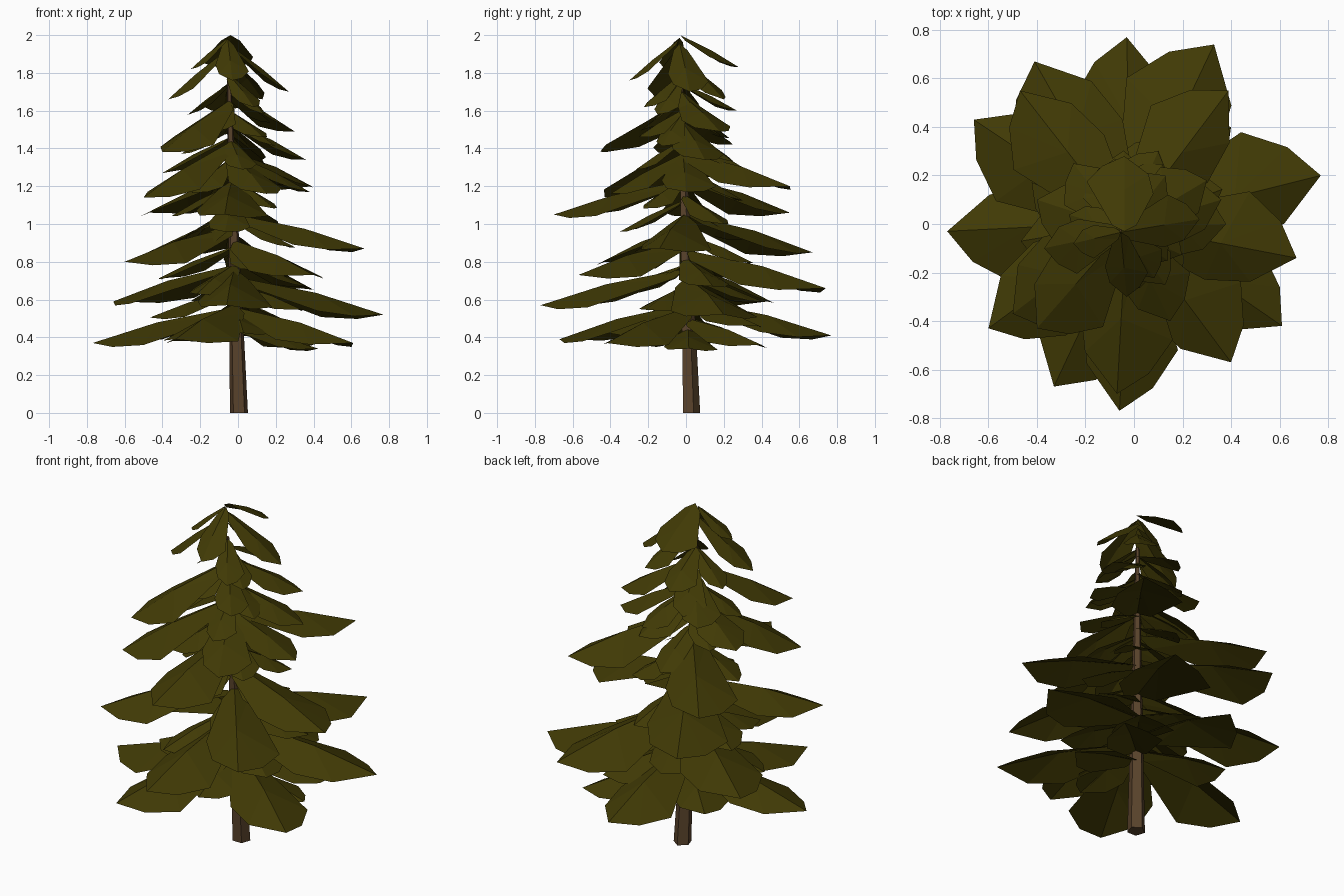
import bpy, bmesh, math, random
from mathutils import Vector

random.seed(4)
if "Cube" in bpy.data.objects:
    bpy.data.objects.remove(bpy.data.objects["Cube"], do_unlink=True)


def material(name, colour):
    m = bpy.data.materials.new(name)
    m.use_nodes = True
    m.diffuse_color = colour
    m.node_tree.nodes["Principled BSDF"].inputs["Base Color"].default_value = colour
    return m


needles = material("olive needles", (0.052, 0.042, 0.0015, 1))
bark = material("brown bark", (0.1, 0.055, 0.024, 1))


def add_object(name, bm, mat):
    mesh = bpy.data.meshes.new(name)
    bm.to_mesh(mesh)
    bm.free()
    mesh.materials.append(mat)
    ob = bpy.data.objects.new(name, mesh)
    bpy.context.collection.objects.link(ob)


def trunk_centre(z):
    # The trunk leans a little to the front right
    return Vector((0.005 - 0.03 * z, 0.025 - 0.03 * z, z))


# Tapered five-sided trunk
HEIGHT = 1.8
bm = bmesh.new()
bmesh.ops.create_cone(bm, cap_ends=True, segments=5, radius1=0.05, radius2=0.01, depth=HEIGHT)
for v in bm.verts:
    z = v.co.z + HEIGHT / 2
    v.co = Vector((v.co.x, v.co.y, 0)) + trunk_centre(z)
add_object("trunk", bm, bark)

# Frond outline on each side, as (along, across, droop) fractions of its length
LONG_SIDE = [(0.08, 0.1, 0.05), (0.66, 0.31, 0.1), (0.87, 0.18, 0.06)]
SHORT_SIDE = [(0.08, 0.1, 0.05), (0.5, 0.24, 0.1), (0.76, 0.2, 0.07)]


def frond(name, tip, slope, spread=1.0, root=None):
    """Folded lopsided leaf sheet: a ridge from trunk to tip with drooping sides."""
    tip = Vector(tip)
    if root is None:
        reach = (tip - trunk_centre(tip.z)).length
        root = trunk_centre(tip.z + reach * slope)
    axis = tip - root
    length = Vector((axis.x, axis.y)).length
    side = Vector((-axis.y, axis.x, 0)) / length
    up = Vector((0, 0, 1))

    bm = bmesh.new()
    base = bm.verts.new(root)
    ridge = bm.verts.new(root + axis * 0.55 + up * 0.03 * length)
    point = bm.verts.new(tip)
    for s, outline in ((1, LONG_SIDE), (-1, SHORT_SIDE)):
        w = length * spread * random.uniform(0.92, 1.08)
        rim = [base]
        for along, across, droop in outline:
            rim.append(bm.verts.new(root + axis * along + side * s * across * w - up * droop * length))
        rim.append(point)
        for a, b in zip(rim, rim[1:]):
            bm.faces.new((ridge, b, a) if s > 0 else (ridge, a, b))
    bm.normal_update()
    if sum(f.normal.z for f in bm.faces) < 0:
        bmesh.ops.reverse_faces(bm, faces=bm.faces)
    add_object(name, bm, needles)


# Tips of the main fronds by tier, with the tier's slope and spread
tiers = {
    "lower": (0.25, 1.0, [(-.77, -.03, .37), (-.03, .77, .41), (.61, -.42, .37), (-.33, -.67, .39),
                          (.4, .4, .36), (.77, .2, .52), (-.06, -.77, .57), (-.66, .43, .59),
                          (.33, .74, .66)]),
    "middle": (0.26, 1.0, [(.4, -.57, .73), (-.6, -.43, .8), (-.41, .67, .85), (.67, -.14, .87),
                           (-.07, -.7, 1.05), (-.47, .55, 1.06), (.39, .55, 1.2)]),
    "upper": (0.5, 1.2, [(-.5, -.37, 1.14), (.15, -.4, 1.16), (.38, .0, 1.17), (-.4, .1, 1.27),
                         (-.4, -.43, 1.38), (.1, .3, 1.3), (.36, .1, 1.34), (-.25, .25, 1.42),
                         (.13, -.25, 1.46), (.3, .18, 1.49), (-.08, .27, 1.6)]),
    "crown": (0.8, 1.2, [(-.37, -.1, 1.66), (.27, .02, 1.7), (.13, .2, 1.66), (.14, -.15, 1.58),
                         (-.03, -.3, 1.76), (-.25, -.08, 1.82)]),
}
for tier, (slope, spread, tips) in tiers.items():
    for i, tip in enumerate(tips):
        frond(f"{tier}_frond_{i + 1}", tip, slope, spread)

# Shorter inner fronds winding up the trunk
INNER = 32
for i in range(INNER):
    t = i / INNER
    angle = i * math.radians(137.5)
    reach = (0.5 - 0.28 * t) * random.uniform(0.85, 1.05)
    out = Vector((math.cos(angle), math.sin(angle), 0)) * reach
    frond(f"inner_frond_{i + 1}", trunk_centre(0.34 + 1.32 * t) + out, 0.25 + 0.5 * t, 1.2)

# Topmost frond hanging to the back
frond("top_frond", (-.04, .28, 1.83), 0, 1.5, Vector((-.04, -.03, 2)))
